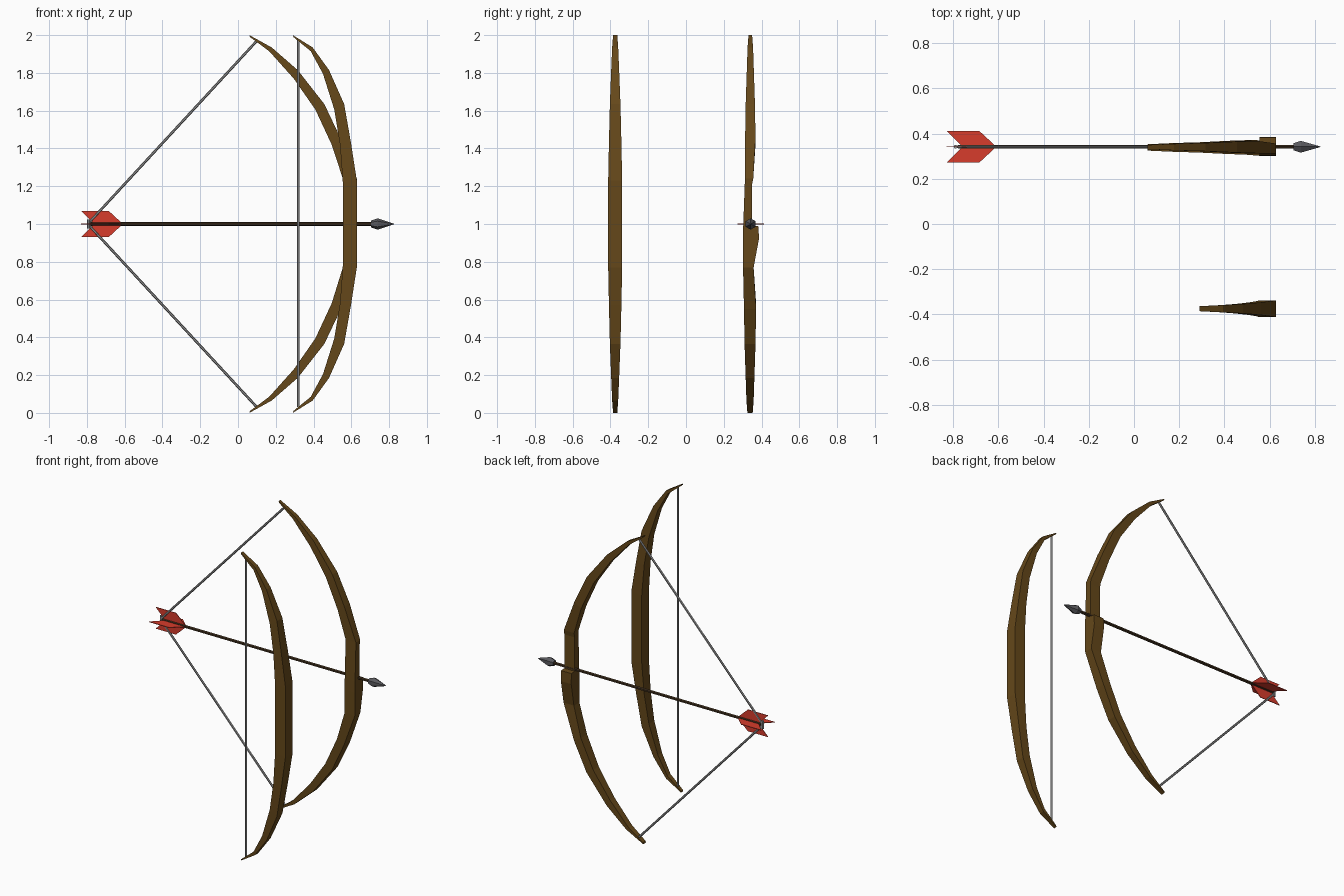
import bpy, bmesh
from math import pi
from mathutils import Vector

if "Cube" in bpy.data.objects:
    bpy.data.objects.remove(bpy.data.objects["Cube"])


def material(name, rgb):
    m = bpy.data.materials.new(name)
    m.diffuse_color = (*rgb, 1)
    m.use_nodes = True
    m.node_tree.nodes["Principled BSDF"].inputs["Base Color"].default_value = m.diffuse_color
    return m


WOOD = material("wood", (0.13, 0.064, 0.01))
DARK = material("dark_wood", (0.05, 0.028, 0.012))
RED = material("red_feather", (0.68, 0.045, 0.025))
STEEL = material("steel", (0.1, 0.1, 0.11))
CORD = material("cord", (0.3, 0.3, 0.3))


def finish(name, bm, mat):
    bmesh.ops.recalc_face_normals(bm, faces=bm.faces)
    me = bpy.data.meshes.new(name)
    bm.to_mesh(me)
    bm.free()
    me.materials.append(mat)
    ob = bpy.data.objects.new(name, me)
    bpy.context.collection.objects.link(ob)
    return ob


def loft(name, rings, mat):
    """Skin a list of equal-length rings and cap both ends."""
    bm = bmesh.new()
    rows = [[bm.verts.new(p) for p in r] for r in rings]
    n = len(rows[0])
    for a, b in zip(rows, rows[1:]):
        for i in range(n):
            j = (i + 1) % n
            bm.faces.new((a[i], a[j], b[j], b[i]))
    bm.faces.new(rows[0])
    bm.faces.new(rows[-1])
    return finish(name, bm, mat)


def lathe(name, start, end, profile, sides, mat, twist=0.0):
    """Faceted round part along start->end; profile = (fraction, radius)."""
    from math import cos, sin
    a, b = Vector(start), Vector(end)
    d = (b - a).normalized()
    u = d.cross(Vector((0, 1, 0))).normalized()
    v = d.cross(u)
    rings = []
    for t, r in profile:
        c = a.lerp(b, t)
        rings.append([c + r * (cos(2 * pi * i / sides + twist) * u +
                               sin(2 * pi * i / sides + twist) * v)
                      for i in range(sides)])
    return loft(name, rings, mat)


def row(o, i, y0, y1):
    """Rectangular limb section: outer and inner (x, z) points, y range."""
    return [(o[0], y0, o[1]), (o[0], y1, o[1]), (i[0], y1, i[1]), (i[0], y0, i[1])]


def flip(p):
    return (p[0], 2 - p[1])


# limb half profiles: outer point, inner point, half width, from tip to grip
rest = [((.29, 2.0), (.293, 1.99), .011), ((.395, 1.935), (.385, 1.915), .016),
        ((.482, 1.815), (.45, 1.795), .021), ((.562, 1.635), (.51, 1.605), .028),
        ((.598, 1.43), (.54, 1.42), .033), ((.629, 1.23), (.555, 1.22), .037)]
drawn = [((.06, 2.0), (.063, 1.99), .011), ((.178, 1.935), (.165, 1.915), .016),
         ((.316, 1.815), (.295, 1.77), .020), ((.457, 1.635), (.41, 1.605), .026),
         ((.545, 1.45), (.496, 1.42), .029)]

# resting bow
Y1, Y2 = -0.375, 0.342
up = [row(o, i, Y1 - w, Y1 + w) for o, i, w in rest]
low = [row(flip(o), flip(i), Y1 - w, Y1 + w) for o, i, w in reversed(rest)]
loft("resting_bow", up + low, WOOD)
lathe("resting_string", (.319, Y1, .03), (.319, Y1, 1.975), [(0, .007), (1, .007)], 6, CORD)

# drawn bow, with the arrow window cut into the grip and a shelf below it
up = [row(o, i, Y2 - w, Y2 + w - .003) for o, i, w in drawn]
low = [row(flip(o), flip(i), Y2 - w - .006, Y2 + w) for o, i, w in reversed(drawn)]
grip = [row((.629, z), (.555, z), y0, y1) for z, y0, y1 in
        [(1.24, .312, .356), (1.21, .311, .350), (.99, .303, .350), (.988, .303, .384),
         (.92, .302, .386), (.77, .302, .358)]]
loft("drawn_bow", up + grip + low, WOOD)
for name, z in (("upper_string", 1.97), ("lower_string", .03)):
    lathe(name, (-.79, Y2, 1 + (z - 1) * .006), (.10, Y2, z), [(0, .007), (1, .007)], 6, CORD)

# arrow
lathe("arrow_shaft", (-.78, Y2, 1), (.72, Y2, 1), [(0, .010), (1, .010)], 6, DARK)
lathe("arrow_head", (.705, Y2, 1), (.825, Y2, 1),
      [(0, .018), (.28, .030), (1, .0015)], 6, STEEL)
lathe("nock_loop", (-.79, Y2, .975), (-.79, Y2, 1.025), [(0, .009), (1, .009)], 6, CORD)

# crossed feather vanes
half = [(-.83, .07), (-.685, .07), (-.62, .010), (-.62, 0), (-.76, 0)]
T = .002
for k, name in enumerate(("top_vane", "back_vane", "bottom_vane", "front_vane")):
    s = 1 if k < 2 else -1
    rings = []
    for t in (-T, T):
        if k % 2 == 0:
            rings.append([(x, Y2 + t, 1 + s * h) for x, h in half])
        else:
            rings.append([(x, Y2 + s * h, 1 + t) for x, h in half])
    loft(name, rings, RED)
